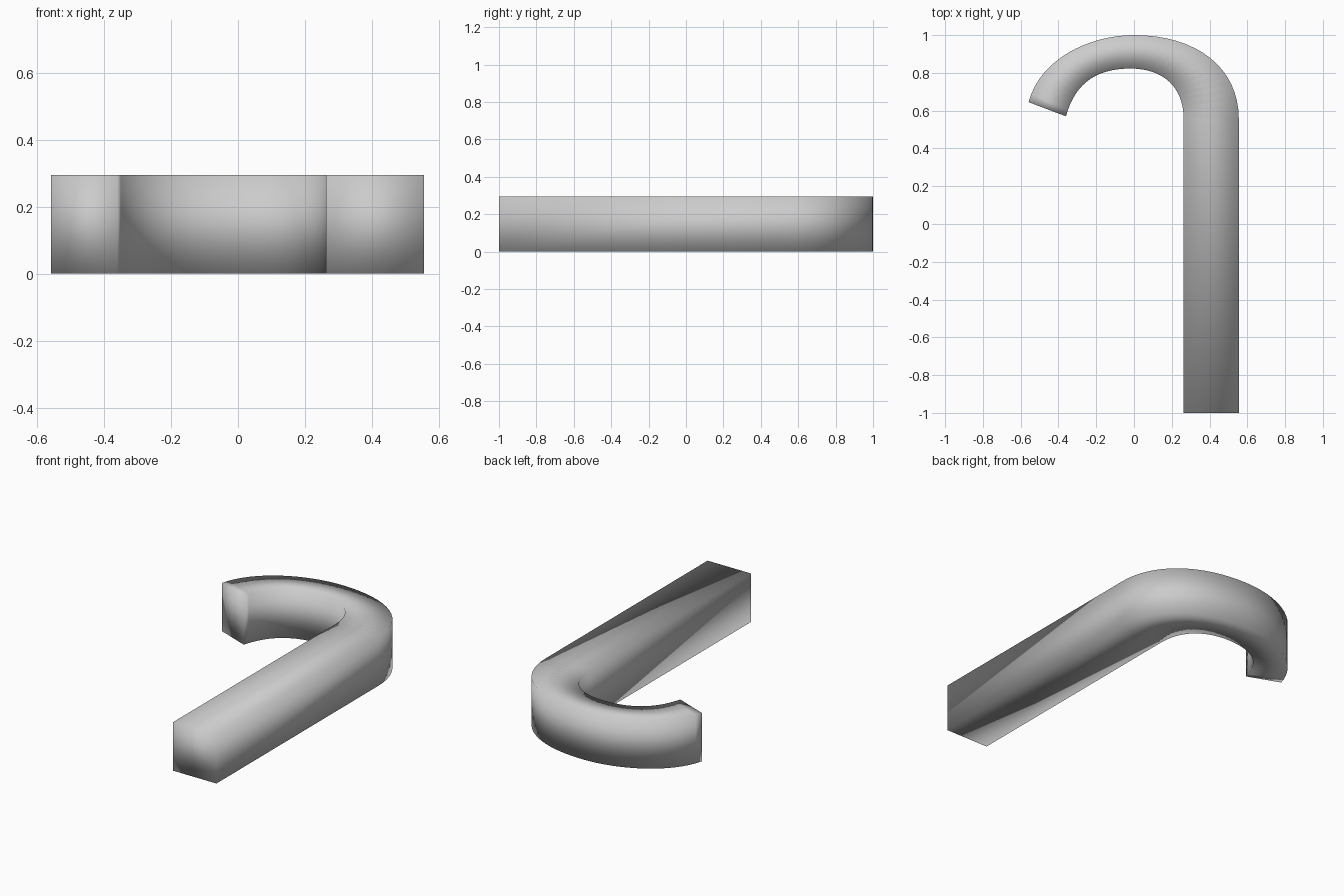
import bpy, bmesh
from mathutils import Vector
from mathutils.geometry import interpolate_bezier

if "Cube" in bpy.data.objects:
    bpy.data.objects.remove(bpy.data.objects["Cube"])

HEIGHT = 0.295
STEPS = 17


def edge_line(foot, right, left):
    """Straight shaft edge followed by two Bezier arcs over the hook."""
    pts = [Vector(foot)]
    pts += interpolate_bezier(*[Vector(p) for p in right], STEPS)
    pts += interpolate_bezier(*[Vector(p) for p in left], STEPS)[1:]
    return pts


# Outer and inner edges of the hooked bar, seen from the top
outer = edge_line(
    (0.555, -1),
    [(0.555, 0.555), (0.555, 0.83), (0.33, 1), (0, 1)],
    [(0, 1), (-0.24, 1), (-0.50, 0.87), (-0.558, 0.645)])
inner = edge_line(
    (0.263, -1),
    [(0.263, 0.555), (0.263, 0.73), (0.15, 0.823), (-0.02, 0.823)],
    [(-0.02, 0.823), (-0.18, 0.823), (-0.31, 0.76), (-0.36, 0.57)])

# Rectangular section at every station, joined into one bar
bm = bmesh.new()
rings = []
for o, i in zip(outer, inner):
    rings.append([bm.verts.new((p[0], p[1], z)) for p, z in
                  ((o, 0), (o, HEIGHT), (i, HEIGHT), (i, 0))])
for a, b in zip(rings, rings[1:]):
    for k in range(4):
        n = (k + 1) % 4
        bm.faces.new((a[k], a[n], b[n], b[k]))
bm.faces.new(rings[0])
bm.faces.new(rings[-1])
bmesh.ops.recalc_face_normals(bm, faces=bm.faces)

# Soft shading across all edges
for f in bm.faces:
    f.smooth = True

mesh = bpy.data.meshes.new("hooked_bar")
bm.to_mesh(mesh)
bm.free()
bar = bpy.data.objects.new("hooked_bar", mesh)
bpy.context.collection.objects.link(bar)
